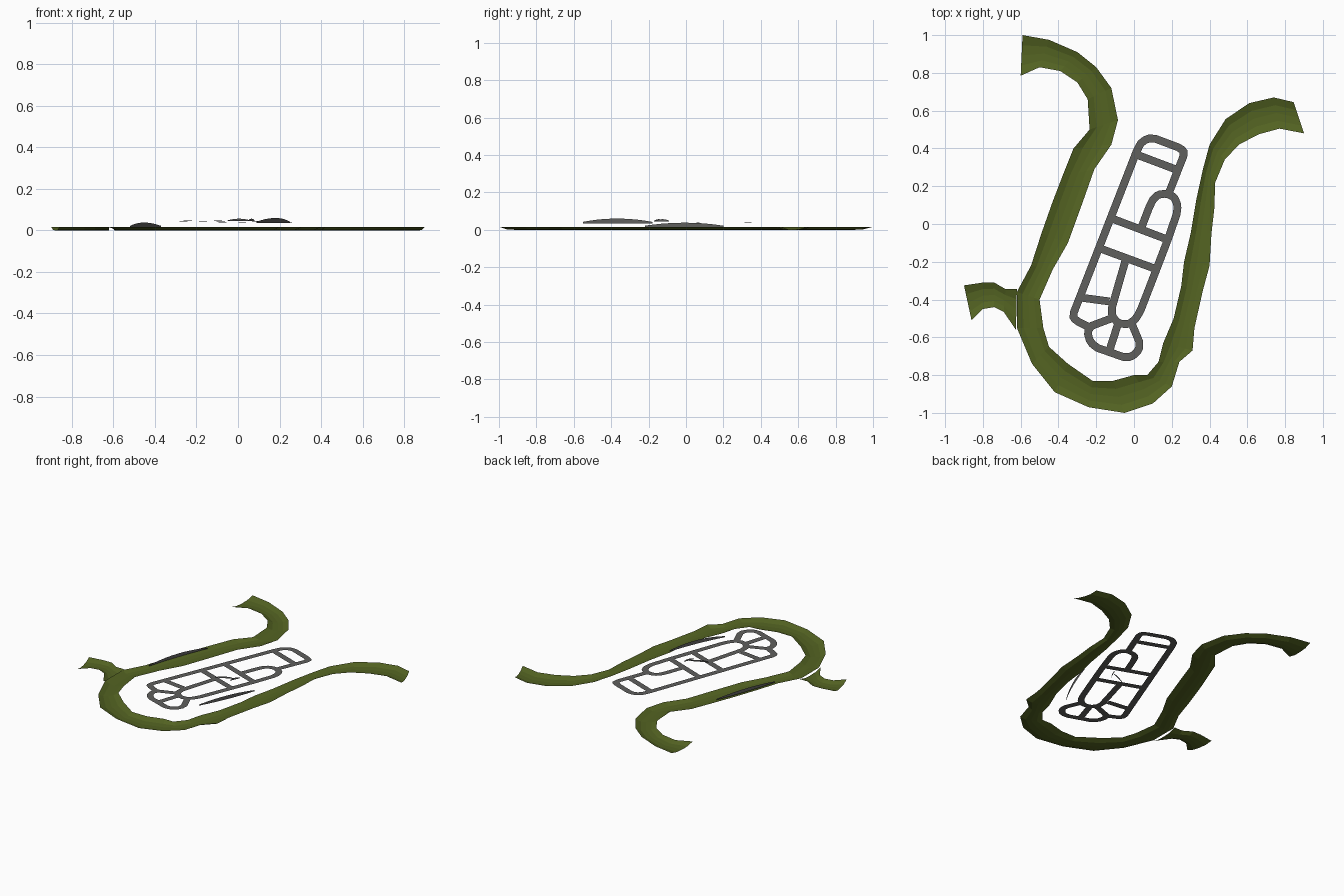
import bpy
from mathutils import Vector

if "Cube" in bpy.data.objects:
    bpy.data.objects.remove(bpy.data.objects["Cube"])


def material(name, rgb):
    m = bpy.data.materials.new(name)
    m.diffuse_color = (*rgb, 1)
    m.use_nodes = True
    m.node_tree.nodes["Principled BSDF"].inputs["Base Color"].default_value = m.diffuse_color
    return m


GREEN = material("olive_green", (0.088, 0.126, 0.016))
GREY = material("road_grey", (0.115, 0.115, 0.11))


def make(name, verts, faces, mat):
    me = bpy.data.meshes.new(name)
    me.from_pydata([tuple(v) for v in verts], [], faces)
    me.materials.append(mat)
    ob = bpy.data.objects.new(name, me)
    bpy.context.collection.objects.link(ob)
    return ob


def loft(rows, flip=False):
    n = len(rows[0])
    verts = [v for r in rows for v in r]
    faces = [(i * n + j, i * n + j + 1, (i + 1) * n + j + 1, (i + 1) * n + j)
             for i in range(len(rows) - 1) for j in range(n - 1)]
    return verts, [f[::-1] for f in faces] if flip else faces


def channel(name, side_a, side_b, height=0.016):
    """Shallow channel between two edge lines, rims raised above the bed."""
    rows = []
    for a, b in zip(side_a, side_b):
        a, b = Vector((*a, 0)), Vector((*b, 0))
        rows.append([b.lerp(a, t) + Vector((0, 0, z * height)) for t, z in
                     ((0, 1), (0.25, 0.15), (0.5, 0), (0.75, 0.15), (1, 1))])
    # walk direction decides which way is up
    d = Vector(side_a[1]) - Vector(side_a[0])
    w = Vector(side_a[0]) - Vector(side_b[0])
    v, f = loft(rows, flip=w.x * d.y - w.y * d.x < 0)
    return make(name, v, f, GREEN)


def road_z(x, y):
    return 0.041 - 0.01 * y


def rounded(pts, r=0.018):
    """Cut each inner corner a short way back along both sides."""
    p = [Vector(q) for q in pts]
    out = [p[0]]
    for a, b, c in zip(p, p[1:], p[2:]):
        for e in (a, c):
            out.append(b + (e - b).normalized() * min(r, (e - b).length * 0.3))
    return out + [p[-1]]


def road(name, pts, width=0.041):
    """Flat mitred strip along a centre line."""
    p = rounded(pts)
    rows = []
    for i, q in enumerate(p):
        d1 = (q - p[i - 1]).normalized() if i else (p[1] - q).normalized()
        d2 = (p[i + 1] - q).normalized() if i < len(p) - 1 else d1
        t = (d1 + d2).normalized()
        n = Vector((-t.y, t.x)) * (width / 2 / max(0.5, t.dot(d1)))
        rows.append([(*(q + s * n), road_z(*q)) for s in (1, -1)])
    v, f = loft(rows)
    return make(name, v, f, GREY)


def wall(name, a, b, bulge, z0, z1, steps=10):
    """Thin upright sliver, tapered at both ends and slightly curved."""
    a, b = Vector(a), Vector(b)
    n = Vector((-(b - a).y, (b - a).x)).normalized()
    rows = []
    for i in range(steps + 1):
        t = i / steps
        arc = 4 * t * (1 - t)
        q = a.lerp(b, t) + n * bulge * arc
        top = z0 + (z1 - z0) * (0.3 + 0.7 * arc)
        rows.append([(q.x, q.y, z0), (q.x, q.y, top)])
    v, f = loft(rows)
    return make(name, v, f, GREY)


# main green channel: inner and outer edge lines
inner = [(-.59, 1), (-.45, .975), (-.3, .91), (-.2, .83), (-.12, .72), (-.085, .55),
         (-.12, .42), (-.21, .29), (-.27, .12), (-.35, -.1), (-.43, -.24), (-.5, -.4),
         (-.48, -.55), (-.45, -.65), (-.35, -.74), (-.22, -.83), (-.11, -.83),
         (0, -.8), (.07, -.8), (.13, -.73), (.155, -.63), (.21, -.5), (.25, -.33),
         (.265, -.2), (.3, -.05), (.33, .13), (.365, .29), (.4, .42), (.485, .555),
         (.61, .64), (.74, .67), (.845, .645)]
outer = [(-.6, .785), (-.5, .83), (-.39, .81), (-.3, .75), (-.245, .66), (-.235, .5),
         (-.32, .4), (-.38, .25), (-.43, .12), (-.49, -.05), (-.545, -.22), (-.62, -.36),
         (-.62, -.55), (-.54, -.74), (-.42, -.89), (-.24, -.97), (-.05, -1),
         (.1, -.95), (.2, -.86), (.24, -.73), (.31, -.67), (.32, -.55), (.365, -.35),
         (.4, -.22), (.41, -.05), (.425, .08), (.43, .22), (.48, .34), (.555, .42),
         (.66, .475), (.77, .505), (.9, .48)]
channel("green_channel", inner, outer)

# side spur of the channel
channel("green_spur",
        [(-.9, -.325), (-.8, -.31), (-.74, -.31), (-.68, -.345), (-.62, -.345)],
        [(-.86, -.51), (-.8, -.45), (-.74, -.44), (-.69, -.465), (-.625, -.56)])

# road network: perimeter, arch, lower fan and cross streets
road("road_perimeter", [(-.24, -.545), (-.31, -.51), (-.325, -.485), (.02, .4), (.045, .44),
                        (.095, .458), (.25, .4), (.268, .375), (.185, .165)])
road("road_arch", [(.035, -.03), (.085, .1), (.11, .145), (.15, .162), (.195, .155),
                   (.225, .125), (.232, .07), (.18, -.08), (.115, -.25), (.03, -.47),
                   (-.005, -.52), (-.055, -.535), (-.105, -.51), (-.122, -.46), (-.04, -.175)])
road("road_fan", [(-.12, -.5), (-.24, -.545), (-.245, -.6), (-.21, -.65), (-.04, -.71),
                  (.01, -.69), (.035, -.64), (-.015, -.52)])
streets = [((.012, .368), (.232, .285)), ((-.12, .03), (.185, -.085)),
           ((-.178, -.13), (.12, -.24)), ((-.28, -.39), (-.13, -.41)),
           ((-.085, -.53), (-.13, -.67))]
for i, s in enumerate(streets):
    road(f"cross_street_{i + 1}", s)

# thin upright slivers beside and inside the roads
wall("right_wall", (.09, -.55), (.25, -.18), -0.01, .035, .06)
wall("left_wall", (-.52, -.22), (-.37, .2), 0.008, .015, .038)
wall("centre_wall_long", (-.05, -.17), (.06, -.12), 0, .045, .057, 4)
wall("centre_wall_short", (.05, -.16), (.08, -.09), 0, .045, .057, 4)
